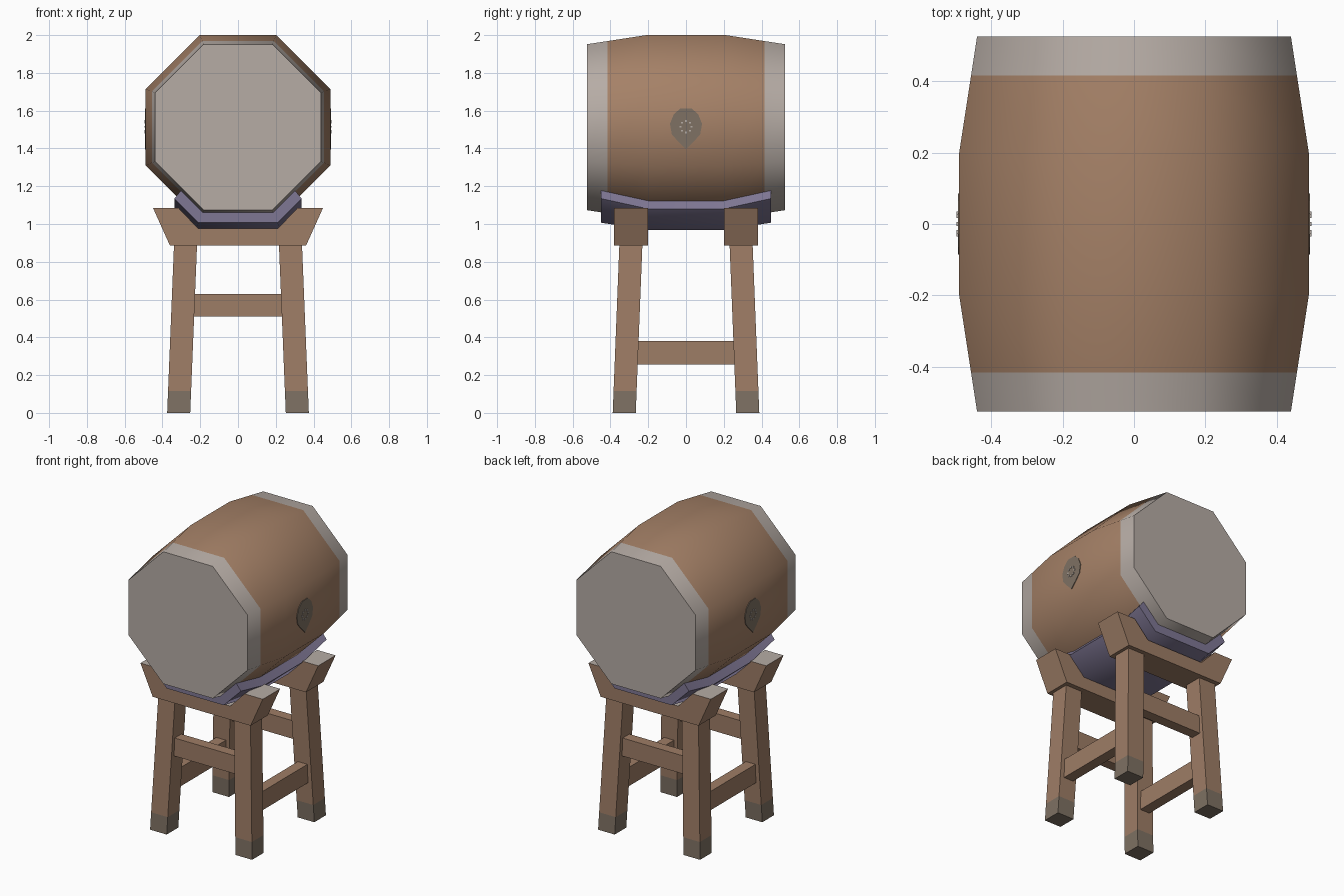
import bpy, math

if "Cube" in bpy.data.objects:
    bpy.data.objects.remove(bpy.data.objects["Cube"])

CZ = 1.5125                      # drum axis height
T = math.tan(math.pi / 8)        # octagon half side / apothem


def material(name, r, g, b):
    m = bpy.data.materials.new(name)
    lin = lambda c: ((c / 255 + 0.055) / 1.055) ** 2.4
    m.diffuse_color = (lin(r), lin(g), lin(b), 1)
    m.use_nodes = True
    m.node_tree.nodes["Principled BSDF"].inputs["Base Color"].default_value = m.diffuse_color
    return m


SKIN = material("pale drum skin", 182, 172, 165)
BODY = material("drum wood", 165, 129, 103)
STAND = material("stand wood", 158, 125, 102)
CLOTH = material("purple cloth", 127, 119, 148)
METAL = material("dull iron", 126, 113, 99)


def loft(name, rings, mats, rule=None, smooth=None):
    """Join equal closed rings of points, cap both ends, colour faces by rule."""
    n = len(rings[0])
    verts = [p for ring in rings for p in ring]
    faces = [tuple(reversed(range(n))), tuple(range(len(verts) - n, len(verts)))]
    for k in range(len(rings) - 1):
        for i in range(n):
            j = (i + 1) % n
            faces.append((k * n + i, k * n + j, k * n + n + j, k * n + n + i))
    me = bpy.data.meshes.new(name)
    me.from_pydata(verts, [], faces)
    # make the normals point outwards
    import bmesh
    bm = bmesh.new()
    bm.from_mesh(me)
    bmesh.ops.recalc_face_normals(bm, faces=bm.faces)
    bm.to_mesh(me)
    bm.free()
    for m in mats:
        me.materials.append(m)
    if rule:
        for p in me.polygons:
            p.material_index = rule(p)
    if smooth:
        me.shade_smooth()
        me.set_sharp_from_angle(angle=math.radians(smooth))
    ob = bpy.data.objects.new(name, me)
    bpy.context.collection.objects.link(ob)
    return ob


def box(name, x0, x1, y0, y1, z0, z1, mat):
    ring = lambda z: [(x0, y0, z), (x1, y0, z), (x1, y1, z), (x0, y1, z)]
    return loft(name, [ring(z0), ring(z1)], [mat])


def apothem(y):
    return 0.489 - 0.05 * max(0, abs(y) - 0.2) / 0.325


# Drum barrel: octagonal rings along y, skin wraps over both ends
def octagon(y):
    r = apothem(y) / math.cos(math.pi / 8)
    return [(r * math.cos(a), y, CZ + r * math.sin(a))
            for a in (math.pi / 8 + i * math.pi / 4 for i in range(8))]


loft("drum_barrel", [octagon(y) for y in (-0.525, -0.415, -0.2, 0.2, 0.415, 0.525)],
     [BODY, SKIN], lambda p: int(abs(p.center.y) > 0.42), smooth=50)


# Cloth cradle: a trough that follows the underside of the barrel
def trough(y):
    a = apothem(y) - 0.003
    b = apothem(y) + 0.055
    inner = [(a * T, CZ - a), (0.30, CZ - a + 0.30 - a * T)]
    outer = [(0.337, CZ - b + 0.337 - b * T), (b * T, CZ - b)]
    half = inner + outer
    pts = half + [(-x, z) for x, z in reversed(half)]
    return [(x, y, z) for x, z in pts]


loft("cloth_cradle", [trough(y) for y in (-0.45, -0.2, 0.2, 0.45)], [CLOTH], smooth=50)

# Side plates with a ring of small studs
plate = [(0, 1.395), (0.04, 1.435), (0.075, 1.475), (0.085, 1.53), (0.065, 1.58), (0.03, 1.612)]
plate += [(-y, z) for y, z in reversed(plate[1:])]
for s, side in ((1, "right"), (-1, "left")):
    loft(side + "_plate", [[(s * x, y, z) for y, z in plate] for x in (0.485, 0.493)], [METAL])
    for i in range(8):
        a = i * math.pi / 4
        cy, cz = 0.03 * math.cos(a), 1.515 + 0.03 * math.sin(a)
        x0, x1 = sorted((s * 0.49, s * 0.496))
        box(side + "_plate_stud", x0, x1, cy - 0.005, cy + 0.005, cz - 0.005, cz + 0.005, SKIN)

# Notched cross beams with pale upper faces
half = [(0.36, 0.885), (0.45, 1.085), (0.315, 1.085), (0.21, 0.975)]
beam = half + [(-x, z) for x, z in reversed(half)]
for s, end in ((-1, "front"), (1, "back")):
    loft(end + "_beam", [[(x, s * y, z) for x, z in beam] for y in (0.20, 0.382)],
         [STAND, SKIN], lambda p: int(p.normal.z > 0.9))
    # Front and back stretchers
    y0, y1 = sorted((s * 0.27, s * 0.34))
    box(end + "_stretcher", -0.25, 0.25, y0, y1, 0.51, 0.63, STAND)

# Splayed legs with dark feet
for sx, side in ((-1, "left"), (1, "right")):
    for sy, end in ((-1, "front"), (1, "back")):
        def section(z):
            t = z / 0.885
            cx, cy = sx * (0.314 - 0.036 * t), sy * (0.327 - 0.035 * t)
            return [(cx + dx * 0.061, cy + dy * 0.061, z)
                    for dx, dy in ((-1, -1), (1, -1), (1, 1), (-1, 1))]
        loft(end + "_" + side + "_leg", [section(z) for z in (0, 0.115, 0.9)],
             [STAND, METAL], lambda p: int(p.center.z < 0.1))
    # Side stretchers
    x0, x1 = sorted((sx * 0.265, sx * 0.335))
    box(side + "_stretcher", x0, x1, -0.27, 0.27, 0.255, 0.38, STAND)
